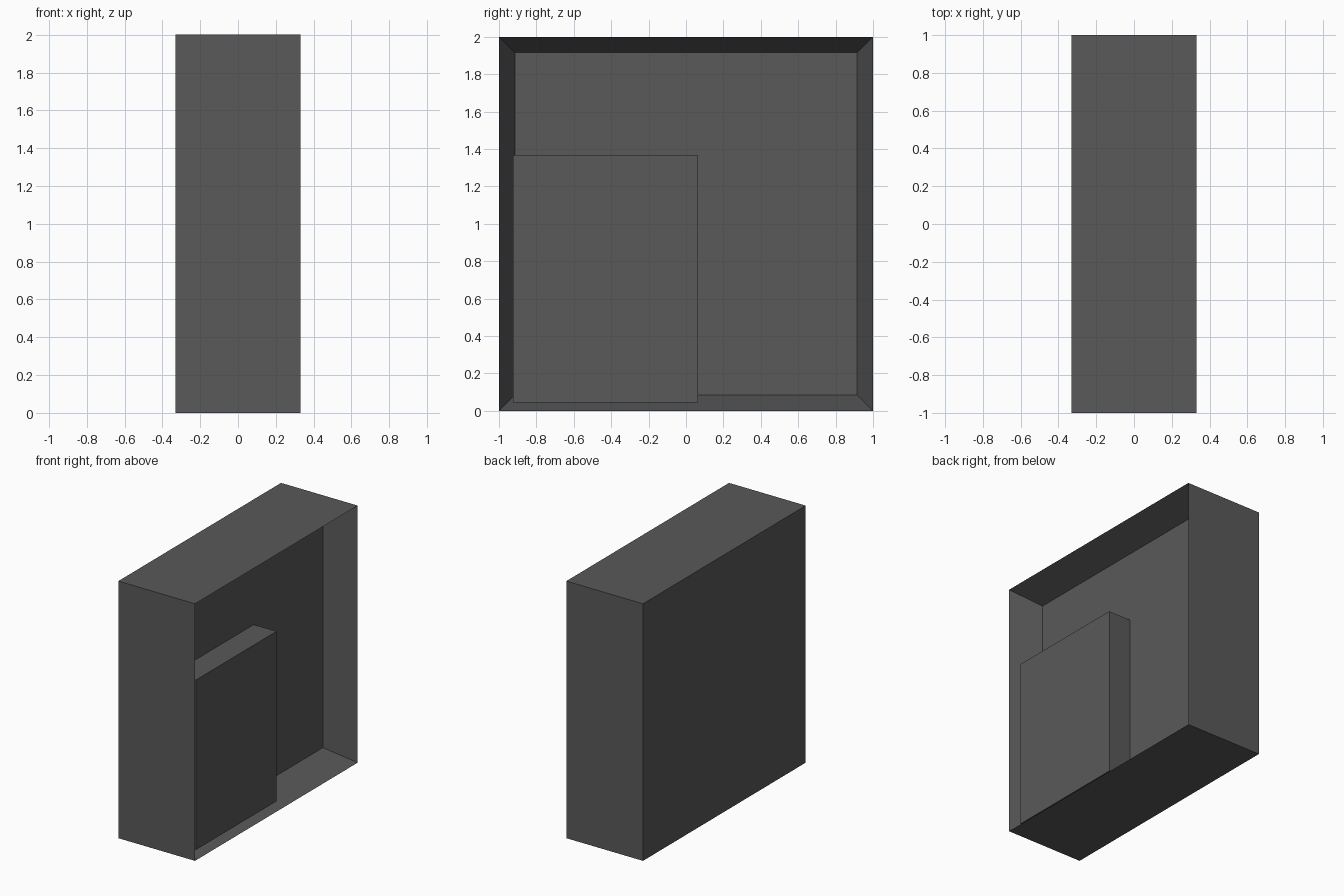
import bpy, bmesh

if "Cube" in bpy.data.objects:
    bpy.data.objects.remove(bpy.data.objects["Cube"])

grey = bpy.data.materials.new("dark grey")
grey.diffuse_color = (0.1, 0.1, 0.1, 1)
grey.use_nodes = True
grey.node_tree.nodes["Principled BSDF"].inputs["Base Color"].default_value = grey.diffuse_color


def box(name, lo, hi):
    """Axis-aligned box; returns the object and an open bmesh."""
    mesh = bpy.data.meshes.new(name)
    obj = bpy.data.objects.new(name, mesh)
    bpy.context.collection.objects.link(obj)
    mesh.materials.append(grey)
    bm = bmesh.new()
    bmesh.ops.create_cube(bm, size=1)
    for v in bm.verts:
        v.co = [(a + b) / 2 + c * (b - a) for a, b, c in zip(lo, hi, v.co)]
    return obj, bm


def finish(obj, bm):
    bmesh.ops.recalc_face_normals(bm, faces=bm.faces)
    bm.to_mesh(obj.data)
    bm.free()


# housing: closed box whose right face sinks into a tapered recess
obj, bm = box("housing", (-0.33, -1, 0), (0.33, 1, 2))
bm.normal_update()
opening = max(bm.faces, key=lambda f: f.calc_center_median().x)
recess = bmesh.ops.extrude_discrete_faces(bm, faces=[opening])["faces"][0]
for v in recess.verts:
    v.co.x = 0.09
    v.co.y *= 0.915
    v.co.z = 1 + (v.co.z - 1) * 0.915
finish(obj, bm)

# block standing on the recessed panel
obj, bm = box("inner_block", (0.08, -0.925, 0.045), (0.286, 0.065, 1.367))
finish(obj, bm)
